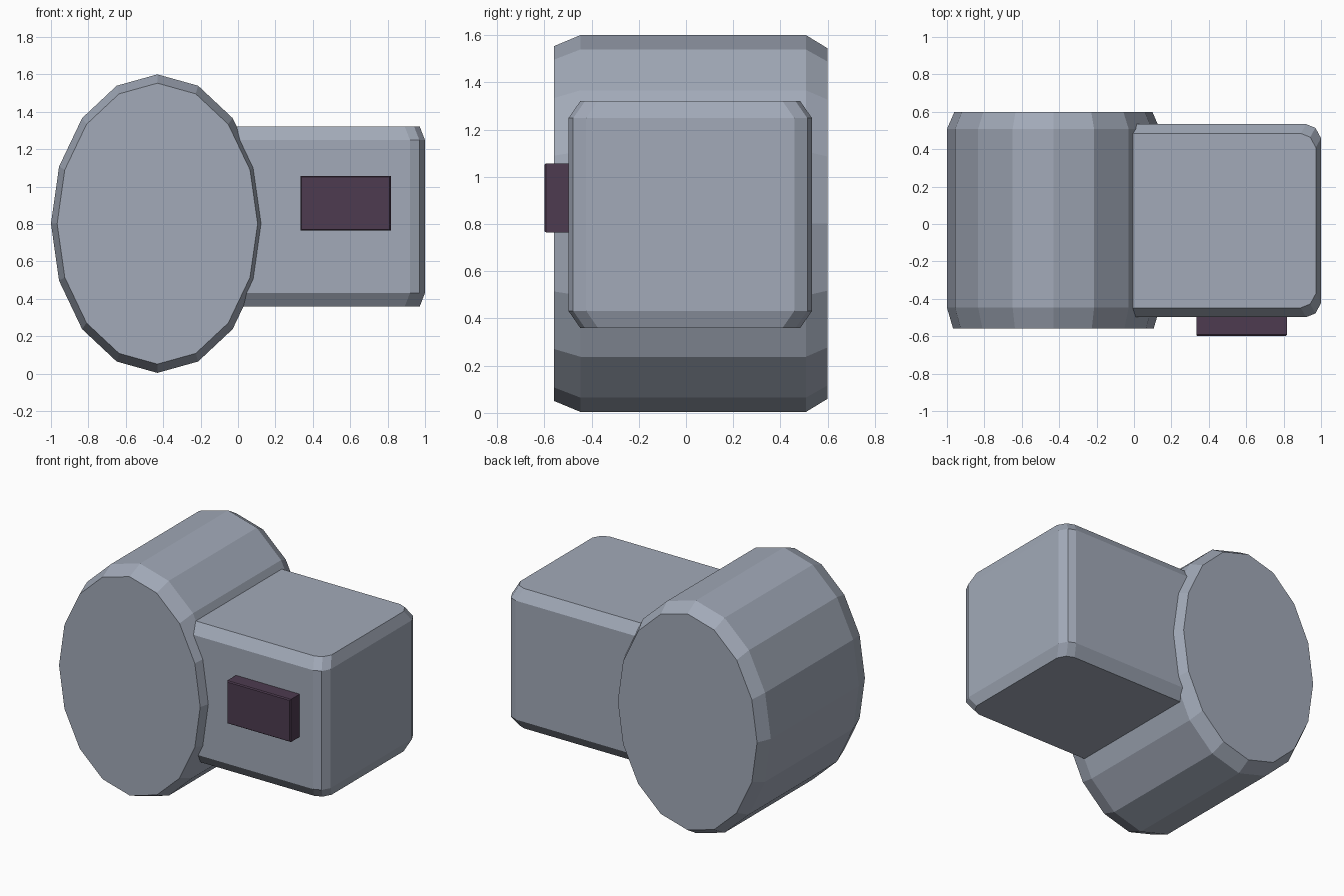
import bpy, bmesh, math

if "Cube" in bpy.data.objects:
    bpy.data.objects.remove(bpy.data.objects["Cube"])


def material(name, rgb):
    m = bpy.data.materials.new(name)
    m.diffuse_color = (*rgb, 1)
    m.use_nodes = True
    m.node_tree.nodes["Principled BSDF"].inputs["Base Color"].default_value = m.diffuse_color
    return m


grey = material("blue_grey", (0.36, 0.40, 0.48))
plum = material("dark_plum", (0.075, 0.044, 0.08))


def loft(name, rings, mat):
    """Closed solid through matching rings of points, flat end caps."""
    bm = bmesh.new()
    loops = [[bm.verts.new(p) for p in ring] for ring in rings]
    n = len(loops[0])
    for a, b in zip(loops, loops[1:]):
        for i in range(n):
            j = (i + 1) % n
            bm.faces.new((a[i], a[j], b[j], b[i]))
    bm.faces.new(loops[0][::-1])
    bm.faces.new(loops[-1])
    bmesh.ops.recalc_face_normals(bm, faces=bm.faces)
    me = bpy.data.meshes.new(name)
    bm.to_mesh(me)
    bm.free()
    me.materials.append(mat)
    ob = bpy.data.objects.new(name, me)
    bpy.context.collection.objects.link(ob)
    return ob


# Drum: 16-sided ellipse along y with chamfered rims
def ellipse(y, inset_x, inset_z):
    return [(-0.431 + (0.569 - inset_x) * math.sin(t), y,
             0.802 + (0.798 - inset_z) * math.cos(t))
            for t in (math.tau * i / 16 for i in range(16))]


loft("drum", [ellipse(-0.56, 0.033, 0.047), ellipse(-0.447, 0, 0),
              ellipse(0.508, 0, 0), ellipse(0.6, 0.04, 0.056)], grey)


# Side block: rounded upright corners, chamfered top and bottom
def plan(z, ix, iy):
    x, y0, y1 = 1.0 - ix, -0.498 + iy, 0.534 - iy
    return [(-0.2, y0, z), (x - 0.08, y0, z), (x - 0.03, y0 + 0.02, z),
            (x, y0 + 0.075, z), (x, y1 - 0.075, z),
            (x - 0.03, y1 - 0.02, z), (x - 0.08, y1, z), (-0.2, y1, z)]


loft("side_block", [plan(0.36, 0.028, 0.05), plan(0.432, 0, 0),
                    plan(1.248, 0, 0), plan(1.32, 0.028, 0.05)], grey)


# Front panel with a fine bevel
def panel(y, inset):
    x0, x1, z0, z1 = 0.333 + inset, 0.817 - inset, 0.764 + inset, 1.057 - inset
    return [(x0, y, z0), (x1, y, z0), (x1, y, z1), (x0, y, z1)]


loft("front_panel", [panel(-0.6, 0.006), panel(-0.592, 0), panel(-0.45, 0)], plum)
